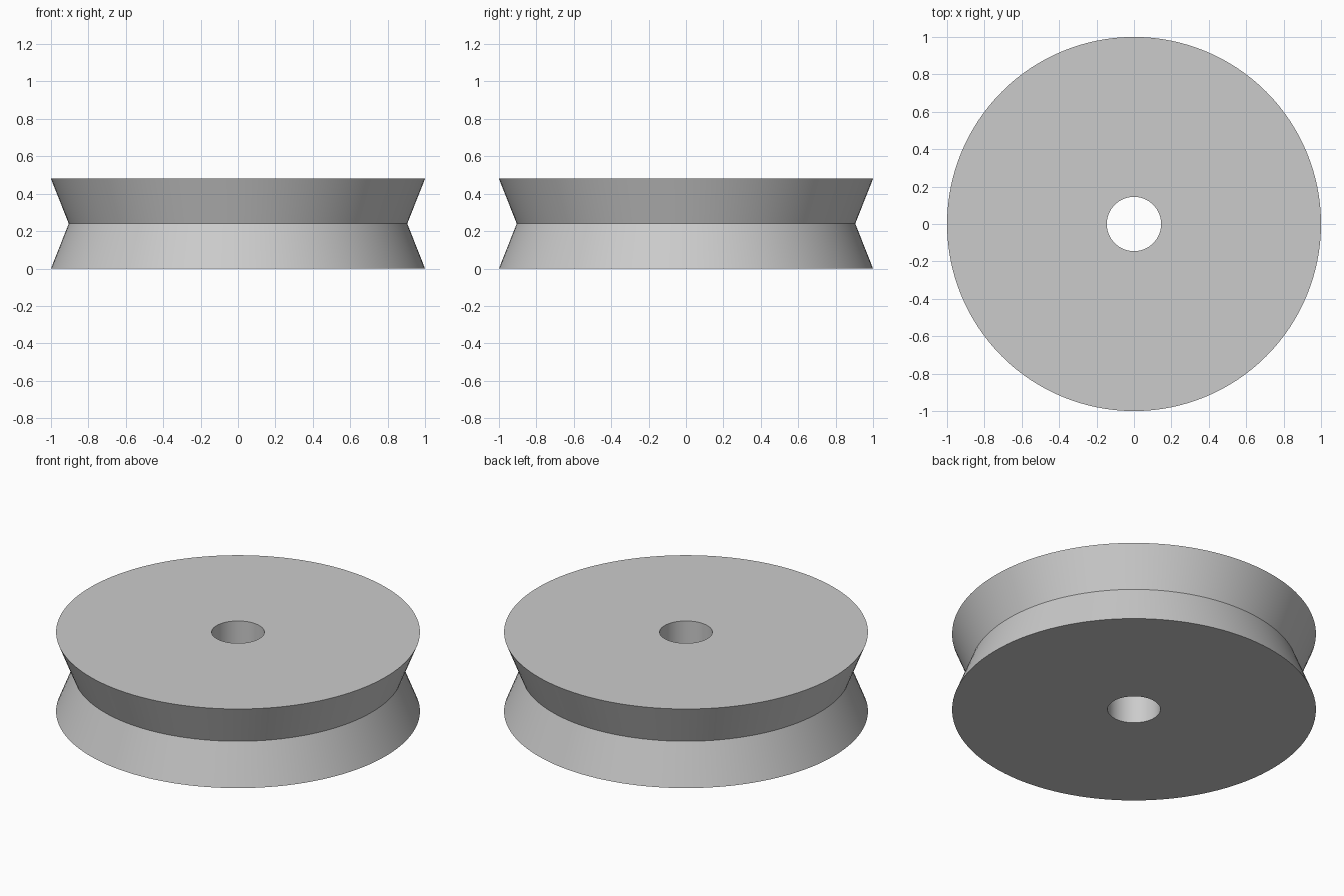
import bpy
import bmesh
import math

cube = bpy.data.objects.get("Cube")
if cube:
    bpy.data.objects.remove(cube, do_unlink=True)

SEGMENTS = 128
HEIGHT = 0.48
RIM, GROOVE, BORE = 1.0, 0.905, 0.145

# Plain grey metal
grey = bpy.data.materials.new("light grey")
grey.use_nodes = True
colour = (0.6, 0.6, 0.6, 1)
grey.diffuse_color = colour
grey.node_tree.nodes["Principled BSDF"].inputs["Base Color"].default_value = colour

# Cross-section as (radius, height): bore, lower rim, V groove, upper rim
profile = [(BORE, 0), (RIM, 0), (GROOVE, HEIGHT / 2), (RIM, HEIGHT), (BORE, HEIGHT)]

# Sweep the closed cross-section around the axle
bm = bmesh.new()
rings = []
for r, z in profile:
    angles = [math.tau * i / SEGMENTS for i in range(SEGMENTS)]
    rings.append([bm.verts.new((r * math.cos(a), r * math.sin(a), z)) for a in angles])
for k, ring in enumerate(rings):
    above = rings[(k + 1) % len(rings)]
    for i in range(SEGMENTS):
        j = (i + 1) % SEGMENTS
        bm.faces.new((ring[i], ring[j], above[j], above[i]))
bmesh.ops.recalc_face_normals(bm, faces=bm.faces)

mesh = bpy.data.meshes.new("pulley_wheel")
bm.to_mesh(mesh)
bm.free()
mesh.materials.append(grey)
wheel = bpy.data.objects.new("pulley_wheel", mesh)
bpy.context.collection.objects.link(wheel)

# Smooth round walls with crisp rims and groove
bpy.ops.object.select_all(action="DESELECT")
wheel.select_set(True)
bpy.context.view_layer.objects.active = wheel
bpy.ops.object.shade_smooth_by_angle(angle=math.radians(30))
